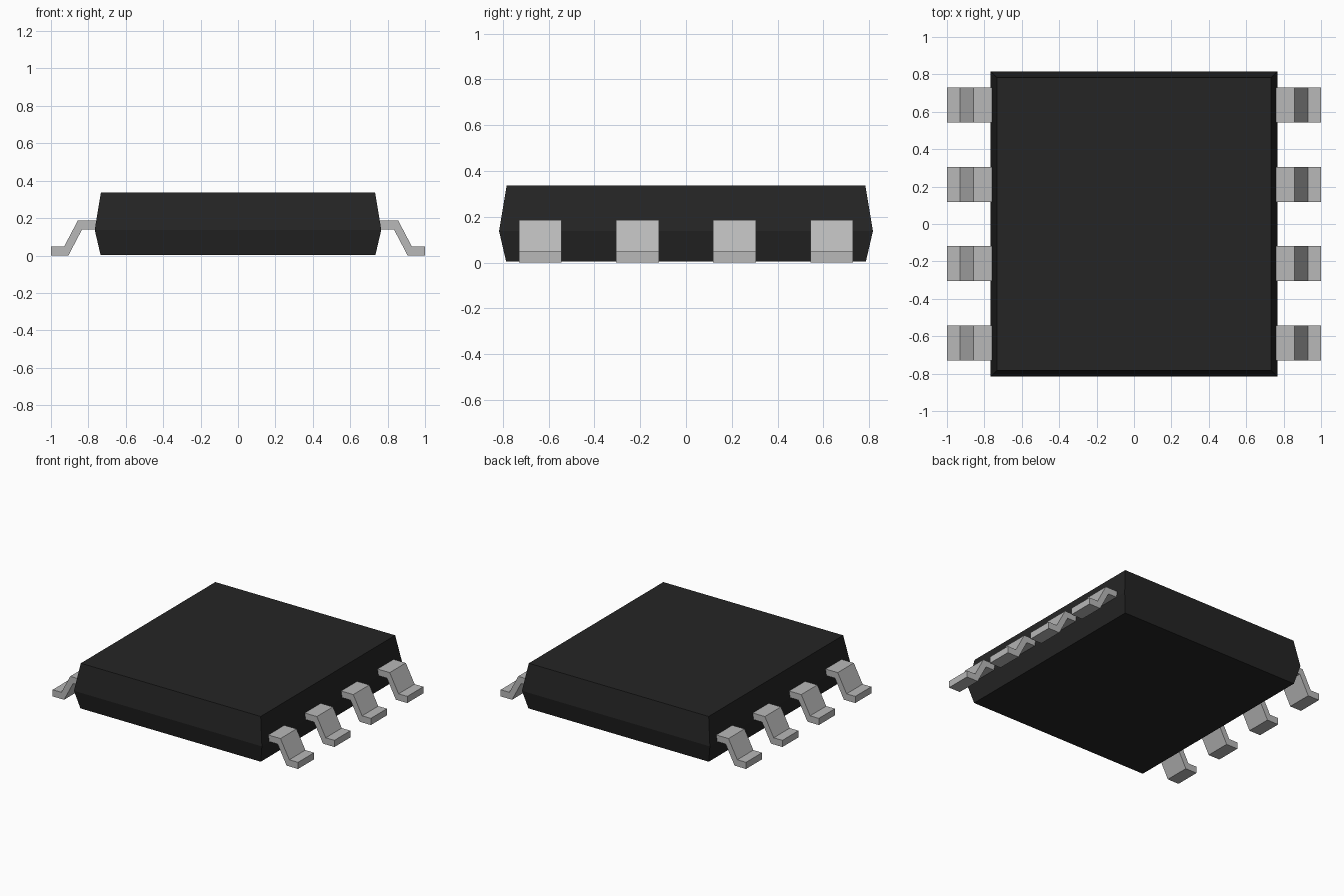
import bpy
import bmesh

cube = bpy.data.objects.get("Cube")
if cube:
    bpy.data.objects.remove(cube, do_unlink=True)


def make_material(name, value):
    mat = bpy.data.materials.new(name)
    mat.use_nodes = True
    colour = (value, value, value, 1.0)
    mat.diffuse_color = colour
    bsdf = next(n for n in mat.node_tree.nodes if n.type == "BSDF_PRINCIPLED")
    bsdf.inputs["Base Color"].default_value = colour
    return mat


def make_object(name, rings, mat):
    """Skin a stack of matching closed rings and cap both ends."""
    bm = bmesh.new()
    loops = [[bm.verts.new(p) for p in ring] for ring in rings]
    for low, high in zip(loops, loops[1:]):
        for i in range(len(low)):
            j = (i + 1) % len(low)
            bm.faces.new((low[i], low[j], high[j], high[i]))
    bm.faces.new(loops[0])
    bm.faces.new(loops[-1])
    bmesh.ops.recalc_face_normals(bm, faces=bm.faces)
    mesh = bpy.data.meshes.new(name)
    bm.to_mesh(mesh)
    bm.free()
    mesh.materials.append(mat)
    obj = bpy.data.objects.new(name, mesh)
    bpy.context.collection.objects.link(obj)
    return obj


black_plastic = make_material("black_plastic", 0.018)
grey_metal = make_material("grey_metal", 0.48)

# Moulded body: tapers above and below the parting line
sections = [(0.735, 0.785, 0.004), (0.766, 0.816, 0.137), (0.733, 0.783, 0.336)]
corners = [(-1, -1), (1, -1), (1, 1), (-1, 1)]
make_object("package_body",
            [[(sx * x, sy * y, z) for sx, sy in corners] for x, y, z in sections],
            black_plastic)

# Bent leads: one profile extruded along y for each pin on both sides
lead_profile = [(0.75, 0.186), (0.857, 0.186), (0.929, 0.049), (1.0, 0.049),
                (1.0, 0.0), (0.907, 0.0), (0.834, 0.139), (0.75, 0.139)]
PITCH = 0.424
HALF_WIDTH = 0.0935
for side, sign in (("left", 1), ("right", -1)):
    for i in range(4):
        centre = (i - 1.5) * PITCH
        rings = [[(sign * x, centre + dy, z) for x, z in lead_profile]
                 for dy in (-HALF_WIDTH, HALF_WIDTH)]
        make_object(f"{side}_lead_{i + 1}", rings, grey_metal)
